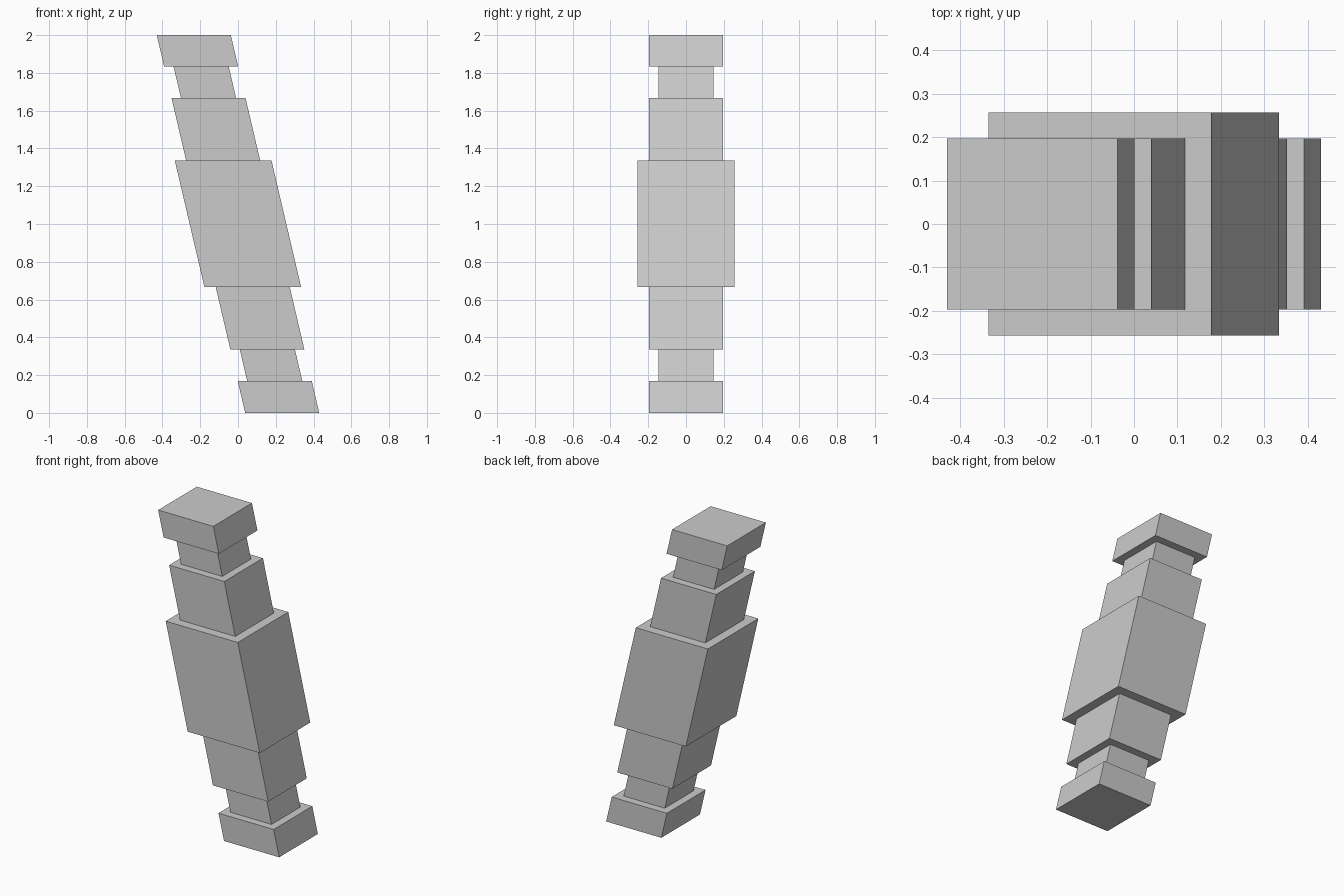
import bpy, bmesh

if "Cube" in bpy.data.objects:
    bpy.data.objects.remove(bpy.data.objects["Cube"])

# Leaning stepped baluster: (bottom z, top z, half width) of each square block
BLOCKS = [
    (0.0, 0.168, 0.196),
    (0.168, 0.336, 0.146),
    (0.336, 0.667, 0.196),
    (0.667, 1.335, 0.256),
    (1.335, 1.667, 0.196),
    (1.667, 1.834, 0.146),
    (1.834, 2.0, 0.196),
]
LEAN = 0.234  # sideways shift per unit of height


def ring(bm, z, h):
    cx = LEAN * (1 - z)
    return [bm.verts.new((cx + sx * h, sy * h, z))
            for sx, sy in ((-1, -1), (1, -1), (1, 1), (-1, 1))]


# One continuous stepped skin, so there are no hidden faces at the joints
bm = bmesh.new()
rings = [ring(bm, z, h) for z0, z1, h in BLOCKS for z in (z0, z1)]
for a, b in zip(rings, rings[1:]):
    for i in range(4):
        j = (i + 1) % 4
        bm.faces.new((a[i], a[j], b[j], b[i]))

# Bottom and top caps
bm.faces.new(rings[0][::-1])
bm.faces.new(rings[-1])
bmesh.ops.recalc_face_normals(bm, faces=bm.faces)

mesh = bpy.data.meshes.new("leaning_baluster")
bm.to_mesh(mesh)
bm.free()
bpy.context.collection.objects.link(bpy.data.objects.new("leaning_baluster", mesh))
